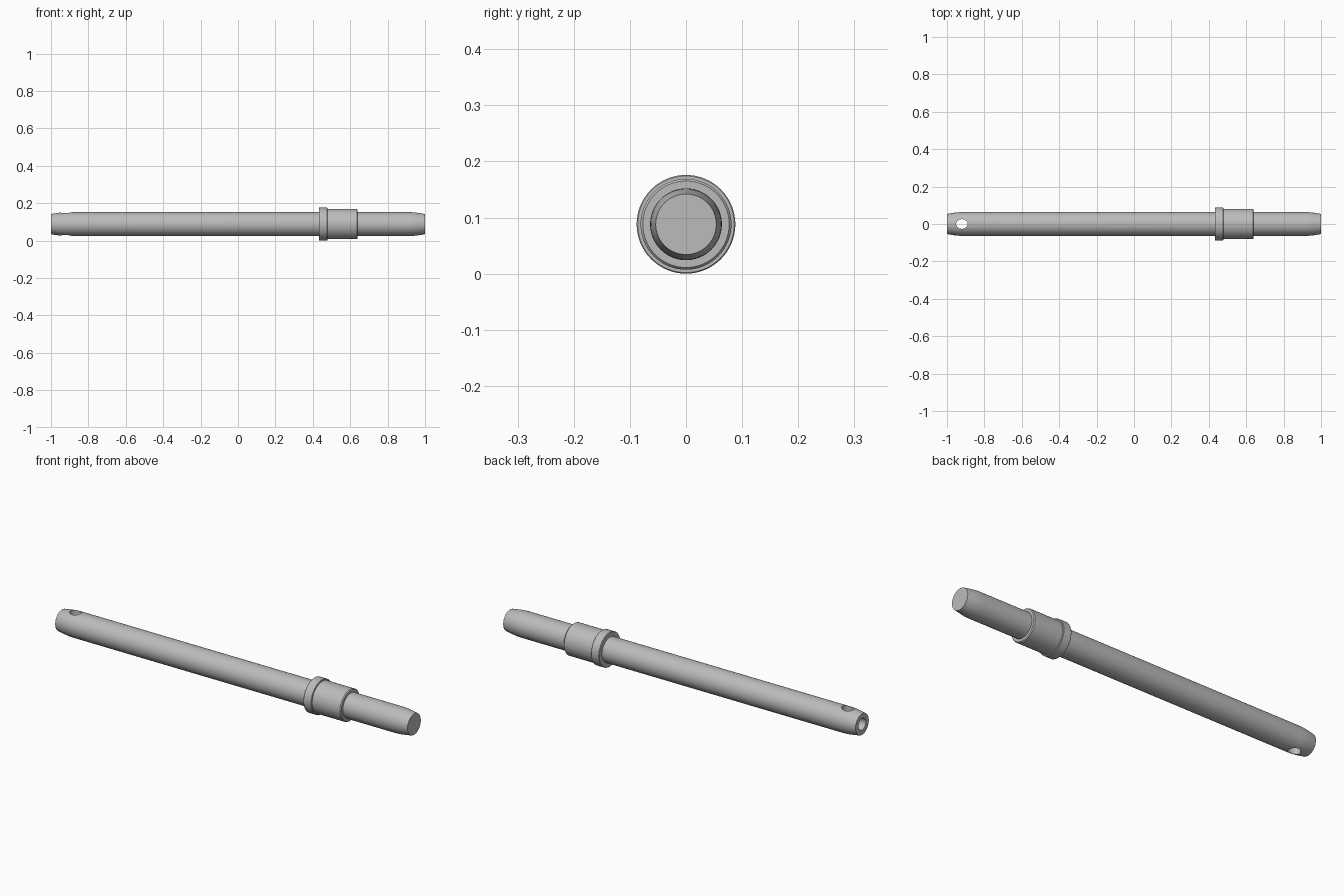
import bpy, bmesh, math
from mathutils import Matrix, Vector

cube = bpy.data.objects.get("Cube")
if cube:
    bpy.data.objects.remove(cube, do_unlink=True)

AXIS_Z = 0.088
SIDES = 64

steel = bpy.data.materials.new("satin grey steel")
steel.use_nodes = True
grey = (0.5, 0.5, 0.5, 1)
steel.diffuse_color = grey
steel.node_tree.nodes["Principled BSDF"].inputs["Base Color"].default_value = grey


def turned(name, profile):
    """Revolve (x, radius) points around the long axis; ends at radius 0 close it."""
    bm = bmesh.new()
    verts = [bm.verts.new((x, 0, r)) for x, r in profile]
    edges = [bm.edges.new(pair) for pair in zip(verts, verts[1:])]
    bmesh.ops.spin(bm, geom=verts + edges, cent=(0, 0, 0), axis=(1, 0, 0),
                   angle=math.tau, steps=SIDES)
    bmesh.ops.remove_doubles(bm, verts=bm.verts, dist=1e-5)
    bmesh.ops.recalc_face_normals(bm, faces=bm.faces)
    mesh = bpy.data.meshes.new(name)
    bm.to_mesh(mesh)
    bm.free()
    mesh.materials.append(steel)
    obj = bpy.data.objects.new(name, mesh)
    obj.location.z = AXIS_Z
    bpy.context.collection.objects.link(obj)
    return obj


def activate(obj):
    bpy.ops.object.select_all(action='DESELECT')
    obj.select_set(True)
    bpy.context.view_layer.objects.active = obj


def cut(target, name, cutter_matrix):
    """Cut a unit cylinder, placed by the matrix, out of the target."""
    bm = bmesh.new()
    bmesh.ops.create_cone(bm, cap_ends=True, segments=40, radius1=1, radius2=1,
                          depth=1, matrix=cutter_matrix)
    mesh = bpy.data.meshes.new(name)
    bm.to_mesh(mesh)
    bm.free()
    mesh.materials.append(steel)
    cutter = bpy.data.objects.new(name, mesh)
    cutter.hide_render = True
    bpy.context.collection.objects.link(cutter)
    mod = target.modifiers.new(name, 'BOOLEAN')
    mod.operation = 'DIFFERENCE'
    mod.solver = 'EXACT'
    mod.object = cutter
    activate(target)
    bpy.ops.object.modifier_apply(modifier=name)
    bpy.data.objects.remove(cutter, do_unlink=True)


# Rod with softly rounded tapers at both ends
taper = [(1 - 0.09 * t, 0.054 + 0.01 * math.sin(t * math.pi / 2))
         for t in (0, 0.2, 0.4, 0.6, 0.8, 1)]
rod = turned("rod", [(-1, 0)] + [(-x, r) for x, r in taper]
             + taper[::-1] + [(1, 0)])

# Cross hole through the rod, and the bore in its end that meets it
cut(rod, "cross_hole", Matrix.Translation((-0.92, 0, AXIS_Z))
    @ Matrix.Diagonal((0.031, 0.026, 0.3, 1)))
cut(rod, "end_bore", Matrix.Translation((-0.97, 0, AXIS_Z))
    @ Matrix.Rotation(math.pi / 2, 4, 'Y')
    @ Matrix.Diagonal((0.03, 0.03, 0.1, 1)))

# Stepped bushing: wide flange and longer sleeve, with small chamfers
flange = turned("bushing_flange", [(0.432, 0.06), (0.432, 0.086), (0.434, 0.088),
                                   (0.476, 0.088), (0.478, 0.086), (0.478, 0.06)])
sleeve = turned("bushing_sleeve", [(0.476, 0.06), (0.476, 0.081), (0.635, 0.081),
                                   (0.64, 0.077), (0.64, 0.06)])

for part in (rod, flange, sleeve):
    activate(part)
    bpy.ops.object.shade_smooth_by_angle(angle=math.radians(30))
